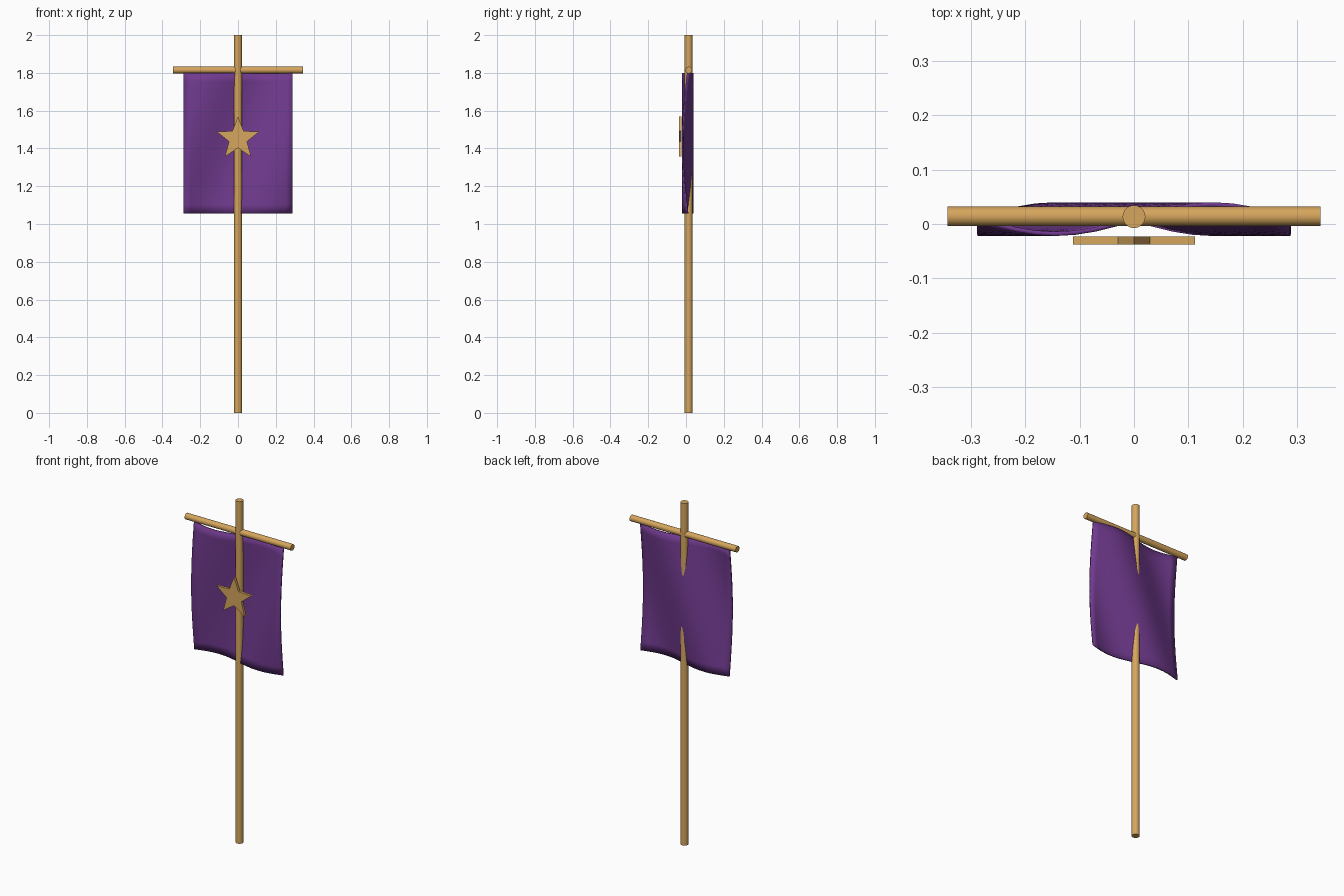
import bpy, bmesh, math
from mathutils import Vector

if "Cube" in bpy.data.objects:
    bpy.data.objects.remove(bpy.data.objects["Cube"], do_unlink=True)


def material(name, rgb):
    m = bpy.data.materials.new(name)
    m.use_nodes = True
    m.diffuse_color = (*rgb, 1)
    m.node_tree.nodes["Principled BSDF"].inputs["Base Color"].default_value = (*rgb, 1)
    return m


def finish(name, bm, mat, smooth):
    bmesh.ops.recalc_face_normals(bm, faces=bm.faces)
    mesh = bpy.data.meshes.new(name)
    bm.to_mesh(mesh)
    bm.free()
    mesh.materials.append(mat)
    for p in mesh.polygons:
        p.use_smooth = smooth
    obj = bpy.data.objects.new(name, mesh)
    bpy.context.collection.objects.link(obj)
    return obj


def rod(name, radius, length, location, rotation, mat):
    bpy.ops.mesh.primitive_cylinder_add(vertices=24, radius=radius, depth=length,
                                        location=location, rotation=rotation)
    obj = bpy.context.object
    obj.name = name
    obj.data.materials.append(mat)
    bpy.ops.object.shade_smooth_by_angle(angle=math.radians(40))


wood = material("golden wood", (0.67, 0.38, 0.11))
purple = material("purple cloth", (0.162, 0.042, 0.27))

# Upright pole and crossbar
rod("pole", 0.021, 2.0, (0, 0.0135, 1.0), (0, 0, 0), wood)
rod("crossbar", 0.018, 0.686, (0, 0.014, 1.815), (0, math.pi / 2, 0), wood)

# Cloth: a sheet with one wave whose phase shifts from bottom to top
half_w, half_h, mid_z = 0.288, 0.3725, 1.4275
bm = bmesh.new()
bmesh.ops.create_grid(bm, x_segments=16, y_segments=16, size=1)
for v in bm.verts:
    u, w = v.co.x, v.co.y
    wave = math.cos(math.pi * (u - w / 2))
    v.co = Vector((u * half_w, 0.009 + 0.027 * wave, mid_z + w * half_h))
cloth = finish("banner_cloth", bm, purple, True)
thick = cloth.modifiers.new("thickness", "SOLIDIFY")
thick.thickness = 0.008
thick.offset = 0

# Star emblem in front of the pole
bm = bmesh.new()
ring = []
for i in range(10):
    r = 0.05 if i % 2 else 0.118
    a = i * math.pi / 5
    ring.append(bm.verts.new((r * math.sin(a), -0.038, 1.452 + r * math.cos(a))))
face = bm.faces.new(ring)
extruded = bmesh.ops.extrude_face_region(bm, geom=[face])
back = [g for g in extruded["geom"] if isinstance(g, bmesh.types.BMVert)]
bmesh.ops.translate(bm, verts=back, vec=(0, 0.015, 0))
finish("star_emblem", bm, wood, False)
